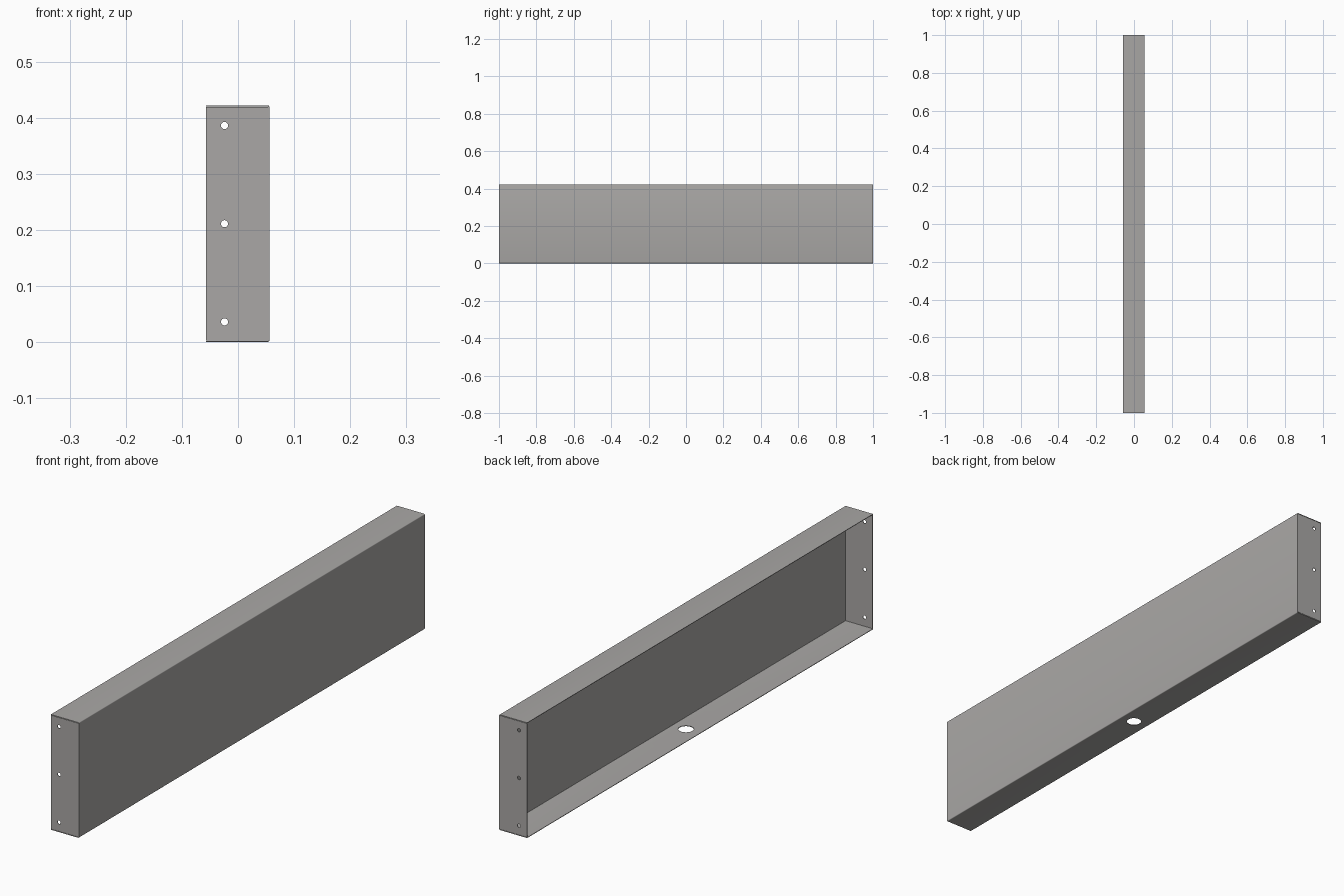
import bpy, bmesh, math
from mathutils import Matrix

if "Cube" in bpy.data.objects:
    bpy.data.objects.remove(bpy.data.objects["Cube"])

T = 0.002                      # sheet thickness
X0, X1, H = -0.057, 0.056, 0.422
R = 0.003                      # outer bend radius

steel = bpy.data.materials.new("warm grey steel")
steel.diffuse_color = (0.40, 0.39, 0.38, 1)
steel.use_nodes = True
steel.node_tree.nodes["Principled BSDF"].inputs["Base Color"].default_value = steel.diffuse_color


def make(name, bm):
    bmesh.ops.recalc_face_normals(bm, faces=bm.faces)
    me = bpy.data.meshes.new(name)
    bm.to_mesh(me)
    bm.free()
    me.materials.append(steel)
    ob = bpy.data.objects.new(name, me)
    bpy.context.collection.objects.link(ob)
    return ob


def drill(ob, spots, radius, depth, axis):
    """Cut round holes through a panel along y or z."""
    bm = bmesh.new()
    turn = Matrix.Rotation(math.pi / 2, 4, 'X') if axis == 'Y' else Matrix()
    for p in spots:
        bmesh.ops.create_cone(bm, cap_ends=True, segments=32, radius1=radius,
                              radius2=radius, depth=depth,
                              matrix=Matrix.Translation(p) @ turn)
    cutter = make("hole_cutter", bm)
    mod = ob.modifiers.new("holes", 'BOOLEAN')
    mod.object = cutter
    mod.solver = 'EXACT'
    bpy.context.view_layer.objects.active = ob
    bpy.ops.object.modifier_apply(modifier=mod.name)
    bpy.data.objects.remove(cutter)


def bend(cz, start, r):
    """Quarter-circle of profile points around a bend centre."""
    return [(X1 - R + r * math.cos(start + i * math.pi / 8),
             cz + r * math.sin(start + i * math.pi / 8)) for i in range(5)]


# Folded channel: large face with top and bottom flanges, open towards -x
low, high = bend(R, -math.pi / 2, R), bend(H - R, 0, R)
low_in, high_in = bend(R, -math.pi / 2, R - T), bend(H - R, 0, R - T)
profile = ([(X0, 0)] + low + high + [(X0, H), (X0, H - T)]
           + high_in[::-1] + low_in[::-1] + [(X0, T)])
bm = bmesh.new()
face = bm.faces.new([bm.verts.new((x, -1, z)) for x, z in profile])
ext = bmesh.ops.extrude_face_region(bm, geom=[face])
bmesh.ops.translate(bm, vec=(0, 2, 0),
                    verts=[v for v in ext['geom'] if isinstance(v, bmesh.types.BMVert)])
channel = make("folded_channel", bm)
drill(channel, [(0, 0, 0)], 0.026, 0.05, 'Z')   # cable hole in the bottom flange

# End flanges, set in with a hairline gap to the top and bottom, three screw holes each
GAP = T + 0.001
for name, s in (("front_end_flange", -1), ("rear_end_flange", 1)):
    bm = bmesh.new()
    bmesh.ops.create_cube(bm, size=1)
    bmesh.ops.scale(bm, vec=(X1 - T - X0, T, H - 2 * GAP), verts=bm.verts)
    bmesh.ops.translate(bm, vec=((X0 + X1 - T) / 2, s * (1 - T / 2), H / 2), verts=bm.verts)
    flange = make(name, bm)
    drill(flange, [(-0.024, s, z) for z in (0.036, 0.211, 0.386)], 0.0063, 0.05, 'Y')

for ob in bpy.context.collection.objects:
    bpy.ops.object.select_all(action='DESELECT')
    ob.select_set(True)
    bpy.context.view_layer.objects.active = ob
    bpy.ops.object.shade_smooth_by_angle(angle=math.radians(30))
